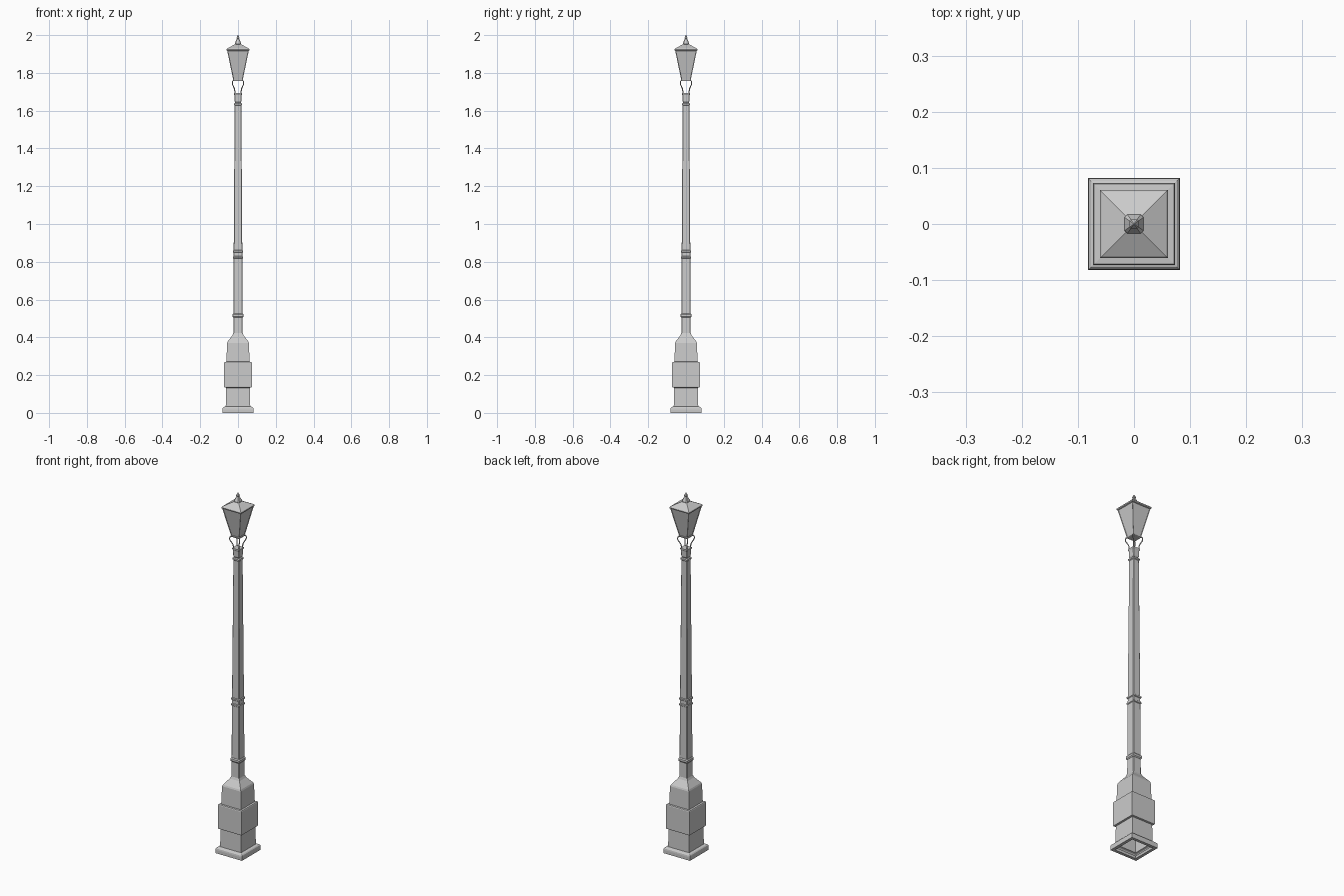
import bpy, bmesh
from math import pi, sin, cos

if "Cube" in bpy.data.objects:
    bpy.data.objects.remove(bpy.data.objects["Cube"])


def ring_points(h, c):
    """Square outline of half width h, corners cut by c."""
    if c <= 0:
        return [(h, -h), (h, h), (-h, h), (-h, -h)]
    k = h - c
    return [(h, -k), (h, k), (k, h), (-k, h), (-h, k), (-h, -k), (-k, -h), (k, -h)]


def square_loft(name, profile, chamfer=0.0, cap_bottom=True, cap_top=True, inset=None):
    """Stack square rings through (half width, z) pairs; chamfer is a fraction of half width."""
    bm = bmesh.new()
    rings = [[bm.verts.new((x, y, z)) for x, y in ring_points(h, h * chamfer)]
             for h, z in profile]
    sides = []
    for a, b in zip(rings, rings[1:]):
        n = len(a)
        for i in range(n):
            j = (i + 1) % n
            sides.append(bm.faces.new((a[i], a[j], b[j], b[i])))
    if cap_bottom:
        bm.faces.new(rings[0][::-1])
    if cap_top:
        bm.faces.new(rings[-1])
    bm.normal_update()
    if inset:
        bmesh.ops.inset_individual(bm, faces=sides, thickness=inset[0], depth=-inset[1])
    mesh = bpy.data.meshes.new(name)
    bm.to_mesh(mesh)
    bm.free()
    obj = bpy.data.objects.new(name, mesh)
    bpy.context.collection.objects.link(obj)
    return obj


# Moulded foot with a rounded top edge, open underneath
foot = [(0.062, 0.012), (0.066, 0.0), (0.082, 0.0), (0.082, 0.018)]
foot += [(0.072 + 0.010 * cos(a), 0.020 + 0.012 * sin(a)) for a in (pi / 6, pi / 3, pi / 2)]
foot += [(0.065, 0.034)]
square_loft("foot", foot, cap_bottom=False, cap_top=False)

# Pedestal: lower block, wide band, upper block and sloped shoulder
square_loft("pedestal", [
    (0.065, 0.032), (0.063, 0.133), (0.072, 0.135), (0.073, 0.139),
    (0.073, 0.266), (0.071, 0.270), (0.061, 0.271), (0.058, 0.370),
    (0.055, 0.378), (0.030, 0.410), (0.025, 0.422)],
    cap_bottom=False, cap_top=False)

# Tapering shaft with slightly cut corners
square_loft("shaft", [(0.025, 0.415), (0.0245, 0.52), (0.023, 0.83), (0.0175, 1.635)], 0.12)


# Raised collars around the shaft
def collar(name, h, z, t):
    square_loft(name, [(h - 0.004, z - t), (h, z - t * 0.5), (h, z + t * 0.5), (h - 0.004, z + t)], 0.1)


collar("lower_collar", 0.029, 0.516, 0.011)
collar("middle_collar_bottom", 0.0265, 0.823, 0.007)
collar("middle_collar_top", 0.0265, 0.855, 0.007)
collar("top_collar", 0.021, 1.634, 0.008)

# Cup at the top of the shaft
square_loft("neck_cup", [
    (0.013, 1.640), (0.018, 1.650), (0.0185, 1.668), (0.019, 1.682),
    (0.022, 1.688), (0.022, 1.694)], 0.12)

# Four curled corner brackets carrying the lantern
path = [(0.017, 1.690), (0.018, 1.712), (0.024, 1.728), (0.030, 1.743), (0.028, 1.757), (0.021, 1.760)]
for sx in (-1, 1):
    for sy in (-1, 1):
        curve = bpy.data.curves.new("bracket", 'CURVE')
        curve.dimensions = '3D'
        curve.bevel_depth = 0.0028
        curve.bevel_resolution = 1
        curve.resolution_u = 4
        curve.use_fill_caps = True
        spline = curve.splines.new('BEZIER')
        spline.bezier_points.add(len(path) - 1)
        for p, (r, z) in zip(spline.bezier_points, path):
            p.co = (sx * r, sy * r, z)
            p.handle_left_type = p.handle_right_type = 'AUTO'
        bpy.context.collection.objects.link(bpy.data.objects.new("bracket", curve))

# Lantern body with recessed panes, and its bottom plate
square_loft("lantern", [(0.025, 1.762), (0.058, 1.922)], inset=(0.004, 0.003))
square_loft("lantern_bottom_plate", [(0.023, 1.756), (0.026, 1.758), (0.027, 1.764)])

# Roof with a thin eave
square_loft("roof", [(0.056, 1.917), (0.060, 1.919), (0.061, 1.925), (0.058, 1.929), (0.013, 1.953)])

# Finial on the roof
square_loft("finial", [
    (0.013, 1.948), (0.017, 1.953), (0.016, 1.959), (0.009, 1.974), (0.006, 1.980),
    (0.008, 1.985), (0.006, 1.990), (0.001, 2.0)], 0.3)
